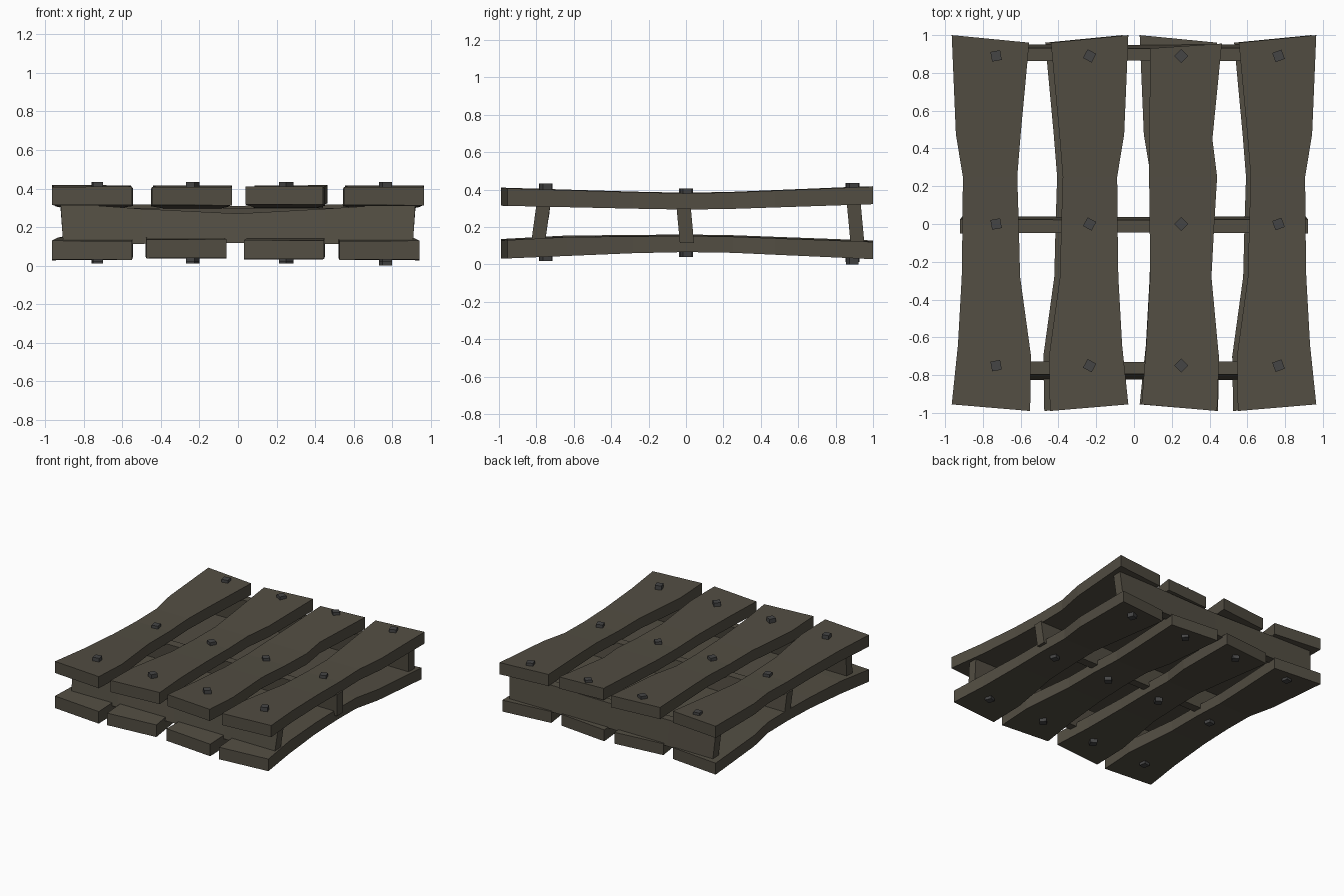
import bpy, bmesh
from math import radians
from mathutils import Matrix, Vector

if "Cube" in bpy.data.objects:
    bpy.data.objects.remove(bpy.data.objects["Cube"])


def material(name, col):
    m = bpy.data.materials.new(name)
    m.diffuse_color = (*col, 1)
    m.use_nodes = True
    m.node_tree.nodes["Principled BSDF"].inputs["Base Color"].default_value = m.diffuse_color
    return m


WOOD = material("weathered_wood", (0.085, 0.075, 0.055))
IRON = material("dark_iron", (0.06, 0.06, 0.06))


def finish(name, bm, mat):
    bmesh.ops.recalc_face_normals(bm, faces=bm.faces[:])
    me = bpy.data.meshes.new(name)
    bm.to_mesh(me)
    bm.free()
    me.materials.append(mat)
    ob = bpy.data.objects.new(name, me)
    bpy.context.collection.objects.link(ob)
    return ob


def loft(name, sections, mat):
    """Skin a row of four-cornered sections and cap both ends."""
    bm = bmesh.new()
    rings = [[bm.verts.new(p) for p in s] for s in sections]
    for a, b in zip(rings, rings[1:]):
        for i in range(4):
            j = (i + 1) % 4
            bm.faces.new((a[i], a[j], b[j], b[i]))
    bm.faces.new(rings[0])
    bm.faces.new(rings[-1])
    return finish(name, bm, mat)


def lerp_table(t, y):
    for (y0, v0), (y1, v1) in zip(t, t[1:]):
        if y <= y1:
            return v0 + (v1 - v0) * (y - y0) / (y1 - y0)
    return t[-1][1]


# Sagging heights of the boards along y
TOP_HI = [(-1, .408), (-.28, .386), (0, .380), (.25, .385), (1, .416)]
TOP_LO = [(-1, .314), (-.28, .298), (0, .293), (.25, .297), (1, .322)]
BOT_HI = [(-1, .127), (-.65, .146), (0, .152), (.25, .148), (1, .120)]
BOT_LO = [(-1, .030), (-.28, .060), (0, .066), (.25, .062), (1, .028)]

# Board outline as (outer x, outer y, inner x, inner y), front to back
OUTLINE = [(.965, -.955, .55, -.99), (.932, -.64, .545, -.70),
           (.912, -.28, .603, -.28), (.908, 0, .61, 0), (.906, .25, .618, .25),
           (.943, .475, .60, .475), (.965, 1.0, .555, .96)]
BOARD3 = [(.04, -.955, .44, -.99), (.065, -.64, .45, -.71),
          (.085, -.28, .41, -.28), (.083, 0, .425, 0), (.08, .25, .44, .25),
          (.082, .45, .415, .45), (.085, .93, .465, .955)]


def board(name, outline, sx, dx, hi, lo, dz=0):
    secs = []
    for x0, y0, x1, y1 in outline:
        a, b = sx * x0 + dx, sx * x1 + dx
        secs.append([(a, y0, lerp_table(lo, y0) + dz), (b, y1, lerp_table(lo, y1) + dz),
                     (b, y1, lerp_table(hi, y1) + dz), (a, y0, lerp_table(hi, y0) + dz)])
    loft(name, secs, WOOD)


# Upper deck boards
board("top_board_1", OUTLINE, -1, 0, TOP_HI, TOP_LO, .002)
board("top_board_2", OUTLINE, 1, -.995, TOP_HI, TOP_LO)
board("top_board_3", BOARD3, 1, 0, TOP_HI, TOP_LO, .003)
board("top_board_4", OUTLINE, 1, 0, TOP_HI, TOP_LO)

# Lower deck boards
board("bottom_board_1", OUTLINE, -1, 0, BOT_HI, BOT_LO)
board("bottom_board_2", OUTLINE, 1, -1.025, BOT_HI, BOT_LO, .008)
board("bottom_board_3", OUTLINE, -1, .995, BOT_HI, BOT_LO, .003)
board("bottom_board_4", OUTLINE, 1, -.025, BOT_HI, BOT_LO)


# Cross beams, leaning slightly and pinched in the middle
def beam(name, yt, yb, half, ends, mid):
    secs = []
    for x, k in ((-.92, 1), (-.5, .45), (0, 0), (.45, .45), (.92, 1)):
        lo = mid[0] + (ends[0] - mid[0]) * k
        hi = mid[1] + (ends[1] - mid[1]) * k
        h = half * (.85 + .15 * k)
        xx = x * .985 if abs(x) > .9 else x
        secs.append([(xx, yb - h, lo), (xx, yb + h, lo), (x, yt + h, hi), (x, yt - h, hi)])
    loft(name, secs, WOOD)


beam("front_beam", -.762, -.792, .037, (.108, .325), (.118, .27))
beam("middle_beam", -.012, .005, .038, (.115, .30), (.12, .30))
beam("back_beam", .897, .917, .037, (.11, .325), (.118, .31))

# Square nail heads above and below every crossing
TURN = (10, -28, 45, 20)
for i, x in enumerate((-.73, -.235, .25, .765)):
    for row, y, zt, zb in (("front", -.75, .433, .018), ("middle", 0, .405, .04),
                           ("back", .89, .435, .012)):
        if i == 3 and row == "back":
            zb = 0
        for side, z in (("top", zt - .03), ("bottom", zb + .03)):
            bm = bmesh.new()
            bmesh.ops.create_cube(bm, size=1, matrix=Matrix.LocRotScale(
                Vector((x, y, z)), Matrix.Rotation(radians(TURN[i]), 3, 'Z').to_quaternion(),
                Vector((.052, .052, .06))))
            finish(f"{side}_nail_{row}_{i + 1}", bm, IRON)
